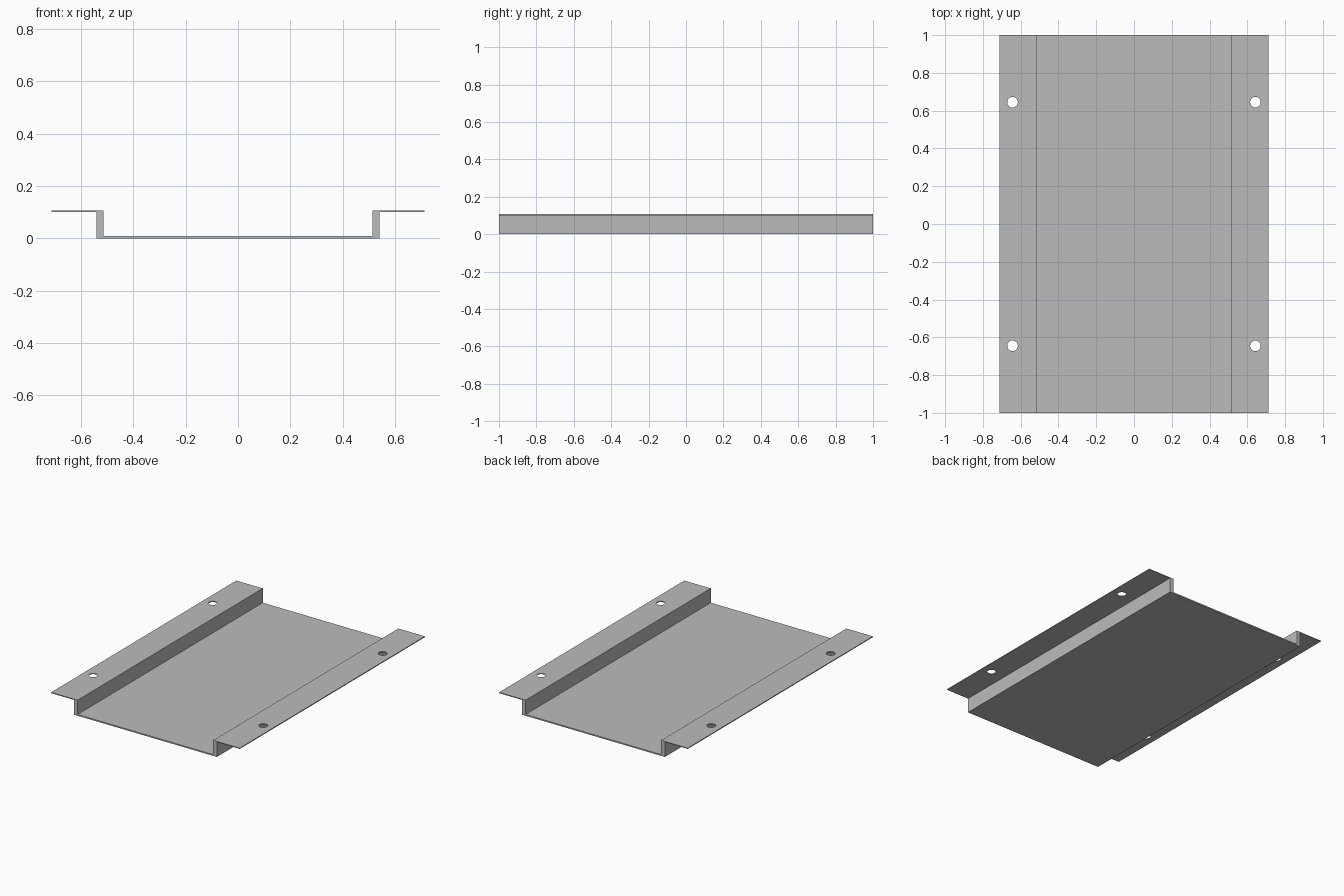
import bpy
import bmesh
from mathutils import Matrix, Vector

cube = bpy.data.objects.get("Cube")
if cube:
    bpy.data.objects.remove(cube, do_unlink=True)

HALF_LENGTH = 1.0
FLANGE_X = 0.713              # outer edge of the flanges
WALL_OUT, WALL_IN = 0.54, 0.513
HEIGHT = 0.107
FLANGE_T, FLOOR_T = 0.006, 0.009
HOLE_X, HOLE_Y, HOLE_R = 0.643, 0.645, 0.028

grey = bpy.data.materials.new("plain grey")
grey.use_nodes = True
grey.diffuse_color = (0.5, 0.5, 0.5, 1)
grey.node_tree.nodes["Principled BSDF"].inputs["Base Color"].default_value = grey.diffuse_color


def add_object(name, bm):
    bmesh.ops.recalc_face_normals(bm, faces=bm.faces)
    mesh = bpy.data.meshes.new(name)
    bm.to_mesh(mesh)
    bm.free()
    mesh.materials.append(grey)
    obj = bpy.data.objects.new(name, mesh)
    bpy.context.collection.objects.link(obj)
    return obj


# Folded tray: half of the hat-shaped section, mirrored and extruded along y
half = [(WALL_OUT, 0), (WALL_OUT, HEIGHT - FLANGE_T), (FLANGE_X, HEIGHT - FLANGE_T),
        (FLANGE_X, HEIGHT), (WALL_IN, HEIGHT), (WALL_IN, FLOOR_T)]
section = half + [(-x, z) for x, z in reversed(half)]
bm = bmesh.new()
face = bm.faces.new([bm.verts.new((x, -HALF_LENGTH, z)) for x, z in section])
extruded = bmesh.ops.extrude_face_region(bm, geom=[face], use_keep_orig=True)["geom"]
bmesh.ops.translate(bm, vec=Vector((0, 2 * HALF_LENGTH, 0)),
                    verts=[v for v in extruded if isinstance(v, bmesh.types.BMVert)])
tray = add_object("mounting_tray", bm)

# Four screw holes through the flanges
bm = bmesh.new()
for sx in (-1, 1):
    for sy in (-1, 1):
        bmesh.ops.create_cone(bm, cap_ends=True, segments=32, radius1=HOLE_R,
                              radius2=HOLE_R, depth=0.06,
                              matrix=Matrix.Translation((sx * HOLE_X, sy * HOLE_Y, HEIGHT)))
cutter = add_object("hole_cutter", bm)
cutter.hide_render = True

cut = tray.modifiers.new("screw_holes", 'BOOLEAN')
cut.operation = 'DIFFERENCE'
cut.solver = 'EXACT'
cut.object = cutter
bpy.context.view_layer.objects.active = tray
tray.select_set(True)
bpy.ops.object.modifier_apply(modifier=cut.name)
bpy.data.objects.remove(cutter, do_unlink=True)
bpy.ops.object.shade_smooth_by_angle()
